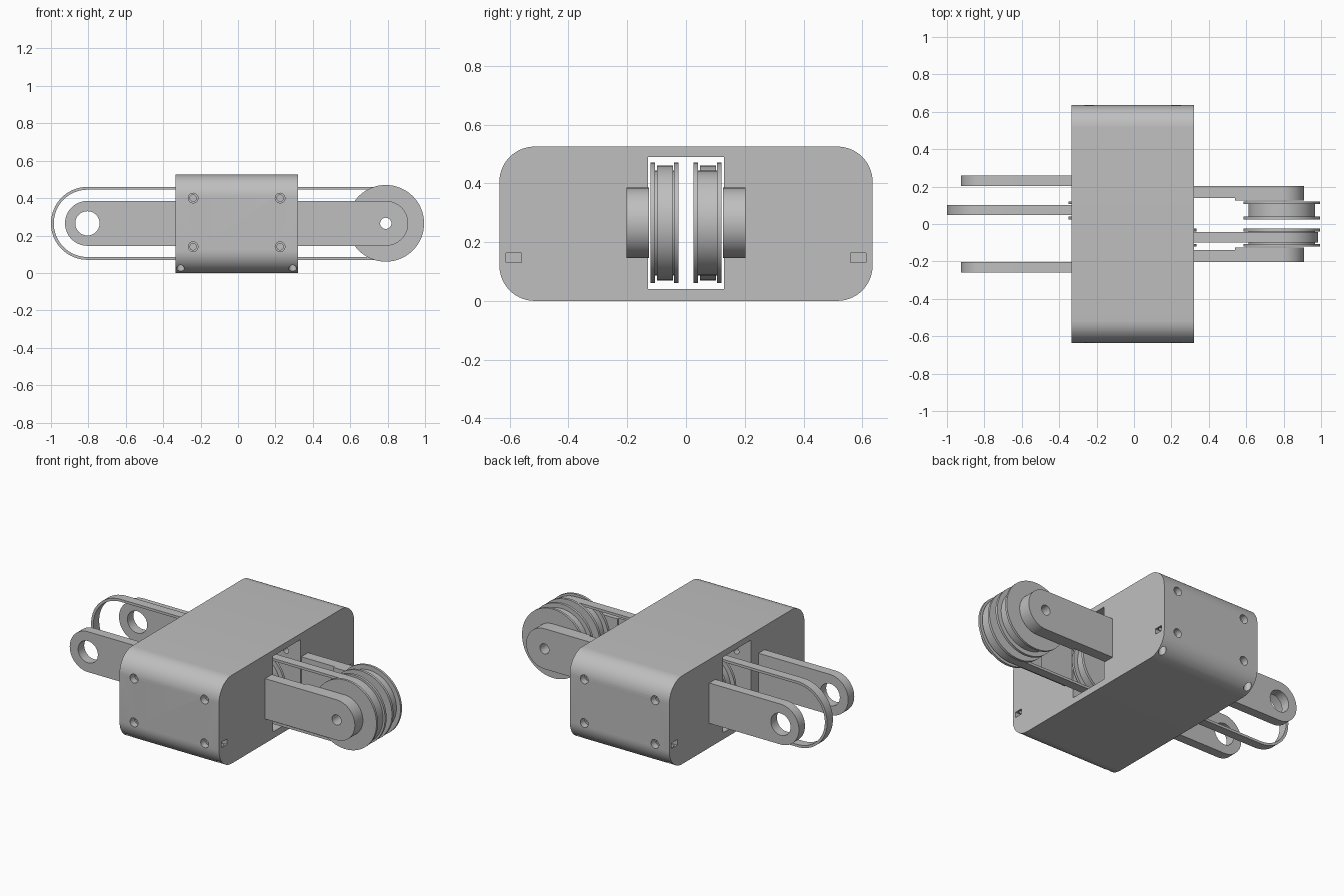
import bpy, bmesh
from math import pi, cos, sin, radians
from mathutils import Vector, Matrix

default = bpy.data.objects.get("Cube")
if default:
    bpy.data.objects.remove(default, do_unlink=True)

grey = bpy.data.materials.new("plain grey")
grey.use_nodes = True
COLOUR = (0.52, 0.52, 0.52, 1)
grey.diffuse_color = COLOUR
grey.node_tree.nodes["Principled BSDF"].inputs["Base Color"].default_value = COLOUR

MID = 0.265            # height of every axle
BACK, FRONT = -0.335, 0.32   # ends of the housing along x


def finish(name, bm):
    bmesh.ops.recalc_face_normals(bm, faces=bm.faces)
    mesh = bpy.data.meshes.new(name)
    bm.to_mesh(mesh)
    bm.free()
    mesh.materials.append(grey)
    obj = bpy.data.objects.new(name, mesh)
    bpy.context.collection.objects.link(obj)
    return obj


def prism(name, points, axis, a, b):
    """Extrude a 2D outline (with z up) along the x or y axis from a to b."""
    bm = bmesh.new()
    place = (lambda p: (a, p[0], p[1])) if axis == "x" else (lambda p: (p[0], a, p[1]))
    face = bm.faces.new([bm.verts.new(place(p)) for p in points])
    new = bmesh.ops.extrude_face_region(bm, geom=[face])["geom"]
    shift = Vector((b - a, 0, 0) if axis == "x" else (0, b - a, 0))
    bmesh.ops.translate(bm, verts=[g for g in new if isinstance(g, bmesh.types.BMVert)], vec=shift)
    return finish(name, bm)


def box(x, y, z):
    return prism("cutter", [(y[0], z[0]), (y[1], z[0]), (y[1], z[1]), (y[0], z[1])], "x", *x)


def rod(centre, radius, length, axis):
    """Cylindrical cutter along y or z."""
    bm = bmesh.new()
    turn = Matrix.Rotation(pi / 2, 4, "X") if axis == "y" else Matrix()
    bmesh.ops.create_cone(bm, cap_ends=True, segments=32, radius1=radius, radius2=radius,
                          depth=length, matrix=Matrix.Translation(centre) @ turn)
    return finish("cutter", bm)


def arc(cx, cz, r, start, end, steps):
    return [(cx + r * cos(radians(start + (end - start) * i / steps)),
             cz + r * sin(radians(start + (end - start) * i / steps))) for i in range(steps + 1)]


def stadium(x0, x1, r):
    return arc(x1, MID, r, -90, 90, 32) + arc(x0, MID, r, 90, 270, 32)


def carve(obj, cutters):
    for c in cutters:
        c.hide_render = True
        mod = obj.modifiers.new("cut", "BOOLEAN")
        mod.operation, mod.solver, mod.object = "DIFFERENCE", "EXACT", c
    bpy.context.view_layer.update()
    result = obj.evaluated_get(bpy.context.evaluated_depsgraph_get())
    mesh = bpy.data.meshes.new_from_object(result)
    obj.modifiers.clear()
    obj.data = mesh
    for c in cutters:
        bpy.data.objects.remove(c, do_unlink=True)
    return smooth(obj)


def smooth(obj):
    bpy.ops.object.select_all(action="DESELECT")
    obj.select_set(True)
    bpy.context.view_layer.objects.active = obj
    bpy.ops.object.shade_smooth_by_angle(angle=radians(25))
    return obj


# Housing with rounded long edges
W, H, R = 0.635, 0.525, 0.12
outline = []
for cy, cz, start in ((W - R, R, -90), (W - R, H - R, 0), (R - W, H - R, 90), (R - W, R, 180)):
    outline += arc(cy, cz, R, start, start + 90, 14)
housing = prism("housing", outline, "x", BACK, FRONT)

# Tunnel, counterbored side screw holes, nut slots and upright screw holes
cutters = [box((-0.5, 0.5), (-0.13, 0.13), (0.04, 0.49))]
for side in (-1, 1):
    for x in (-0.24, 0.225):
        for z in (0.14, 0.4):
            cutters.append(rod((x, side * 0.4, z), 0.017, 0.6, "y"))
            cutters.append(rod((x, side * W, z), 0.026, 0.08, "y"))
    for end, inward in ((BACK, 1), (FRONT, -1)):
        xs = sorted((end - inward * 0.02, end + inward * 0.055))
        ys = sorted((side * 0.56, side * 0.613))
        cutters.append(box(xs, ys, (0.13, 0.163)))
        cutters.append(rod((end + inward * 0.028, side * 0.585, 0.08), 0.021, 0.2, "z"))
carve(housing, cutters)


# Arms: square inside the housing, rounded at the free end
def arm(name, root, tip, y0, y1, bore):
    if tip > root:
        points = arc(tip, MID, 0.12, -90, 90, 32) + [(root, MID + 0.12), (root, MID - 0.12)]
    else:
        points = arc(tip, MID, 0.12, 90, 270, 32) + [(root, MID - 0.12), (root, MID + 0.12)]
    carve(prism(name, points, "y", y0, y1), [rod((tip, (y0 + y1) / 2, MID), bore, 0.3, "y")])


for side, label in ((-1, "right"), (1, "left")):
    arm(label + "_pulley_arm", 0.285, 0.79, side * 0.138, side * 0.202, 0.03)
    arm(label + "_pulley_arm_pad", 0.54, 0.79, side * 0.126, side * 0.138, 0.03)
    arm(label + "_open_arm", -0.3, -0.805, side * 0.203, side * 0.26, 0.065)


# Flanged pulleys, turned about the y axis
def pulley(name, x, side):
    rim, groove, bore = 0.205, 0.178, 0.03
    profile = [(bore, 0.025), (rim, 0.025), (rim, 0.04), (groove, 0.04),
               (groove, 0.106), (rim, 0.106), (rim, 0.12), (bore, 0.12)]
    bm = bmesh.new()
    steps = 64
    rings = [[bm.verts.new((x + r * cos(2 * pi * i / steps), side * y, MID + r * sin(2 * pi * i / steps)))
              for r, y in profile] for i in range(steps)]
    for i in range(steps):
        a, b = rings[i], rings[(i + 1) % steps]
        for j in range(len(profile)):
            k = (j + 1) % len(profile)
            bm.faces.new((a[j], a[k], b[k], b[j]))
    smooth(finish(name, bm))


pulley("right_outer_pulley", 0.79, -1)
pulley("left_outer_pulley", 0.79, 1)
pulley("right_inner_pulley", 0.13, -1)
pulley("left_inner_pulley", -0.145, 1)


# Flat belts, one toward each end
def belt(name, x0, x1, y0, y1):
    inner = prism("cutter", stadium(x0, x1, 0.18), "y", y0 - 0.1, y1 + 0.1)
    carve(prism(name, stadium(x0, x1, 0.195), "y", y0, y1), [inner])


belt("left_belt", -0.805, -0.145, 0.048, 0.102)
belt("right_belt", 0.13, 0.79, -0.098, -0.044)
